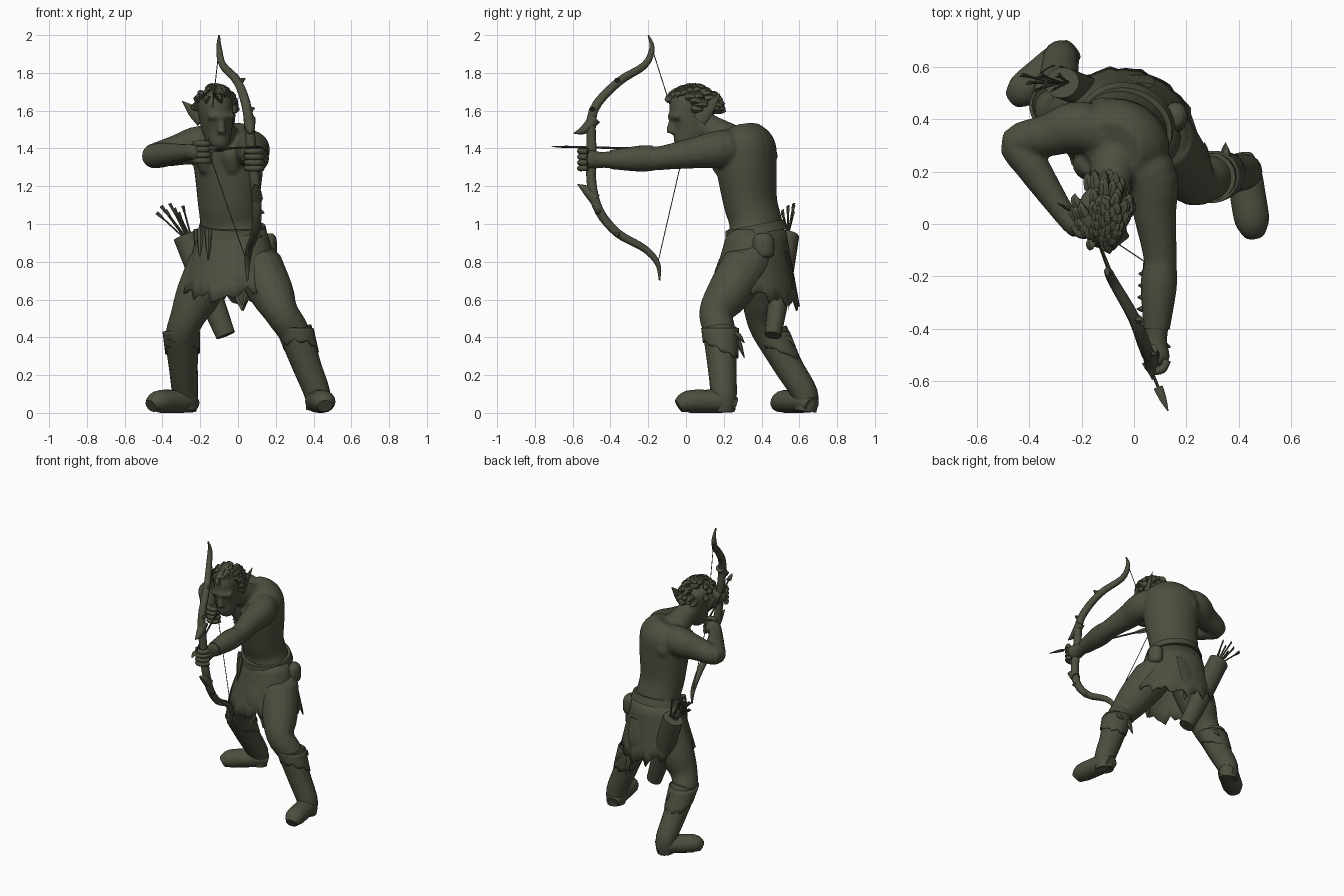
import bpy, bmesh, math, random
from mathutils import Vector

random.seed(4)
if "Cube" in bpy.data.objects:
    bpy.data.objects.remove(bpy.data.objects["Cube"])

# Single flat colour
olive = bpy.data.materials.new("dark_olive")
olive.use_nodes = True
olive.diffuse_color = (.075, .075, .05, 1)
shader = olive.node_tree.nodes["Principled BSDF"]
shader.inputs["Base Color"].default_value = olive.diffuse_color
shader.inputs["Roughness"].default_value = .9

X, Y, Z = Vector((1, 0, 0)), Vector((0, 1, 0)), Vector((0, 0, 1))
HIP_AXIS = (X - Y * .4).normalized()
HEAD_AXIS = (X + Y * .25).normalized()


def sized(joint, radius):
    """A path point: position plus radius."""
    return (*joint, radius)


def spike(root, tip, radius, bend=Vector()):
    """Path of a curved, tapering point."""
    root, tip = Vector(root), Vector(tip)
    middle = root.lerp(tip, .5) + bend
    return [sized(root, radius), sized(middle, radius * .75), sized(tip, .002)]


def on_ellipse(centre, axis, angle, radius, flat):
    across = Vector((-axis.y, axis.x, 0))
    return Vector(centre) + (axis * math.cos(angle) + across * (math.sin(angle) * flat)) * radius


def resample(points, steps):
    """Catmull-Rom curve through the path points."""
    points = [Vector(point) for point in points]
    padded = [points[0]] + points + [points[-1]]
    result = []
    for a, b, c, d in zip(padded, padded[1:], padded[2:], padded[3:]):
        for step in range(steps):
            t = step / steps
            result.append(b + (c - a) * (t / 2) + (a * 2 - b * 5 + c * 4 - d) * (t * t / 2)
                          + (b * 3 - a - c * 3 + d) * (t ** 3 / 2))
    return result + [points[-1]]


def tube(bm, points, side=None, flat=1, sides=16, steps=4):
    """Closed tube; its radius lies along side, and radius times flat across it."""
    path = resample(points, steps)
    centres = [point.to_3d() for point in path]
    if side is None:
        side = (centres[-1] - centres[0]).orthogonal()
    rings = []
    for i, point in enumerate(path):
        along = (centres[min(i + 1, len(path) - 1)] - centres[max(i - 1, 0)]).normalized()
        u = (side - along * side.dot(along)).normalized()
        v = along.cross(u) * flat
        angles = [math.tau * k / sides for k in range(sides)]
        rings.append([bm.verts.new(centres[i] + (u * math.cos(a) + v * math.sin(a)) * max(point.w, .001))
                      for a in angles])
    bridge(bm, rings)
    bm.faces.new(rings[0][::-1])
    bm.faces.new(rings[-1])


def bridge(bm, rings):
    for low, high in zip(rings, rings[1:]):
        for k in range(len(low)):
            bm.faces.new((low[k - 1], low[k], high[k], high[k - 1]))


def finish(bm, name):
    bmesh.ops.recalc_face_normals(bm, faces=bm.faces)
    mesh = bpy.data.meshes.new(name)
    bm.to_mesh(mesh)
    bm.free()
    mesh.materials.append(olive)
    obj = bpy.data.objects.new(name, mesh)
    bpy.context.collection.objects.link(obj)
    bpy.ops.object.select_all(action='DESELECT')
    obj.select_set(True)
    bpy.context.view_layer.objects.active = obj
    bpy.ops.object.shade_smooth_by_angle(angle=math.radians(50))
    return obj


def part(name, *paths, **options):
    bm = bmesh.new()
    for path in paths:
        tube(bm, path, **options)
    return finish(bm, name)


def ragged_shell(name, top, hem, axis, flat, length, count):
    """Cloth sleeve from a top ring to a torn hem."""
    bm = bmesh.new()
    top, hem, rows = Vector(top), Vector(hem), 5
    reach = [length(math.tau * k / count) - random.uniform(0, .07) - .04 * (k % 4) for k in range(count)]
    rings = []
    for row in range(rows + 1):
        levels = [top.lerp(hem, r * row / rows) for r in reach]
        rings.append([bm.verts.new(on_ellipse(level.to_3d(), axis, math.tau * k / count, level.w, flat))
                      for k, level in enumerate(levels)])
    bridge(bm, rings)
    cloth = finish(bm, name)
    cloth.modifiers.new("thickness", 'SOLIDIFY').thickness = .01


# Torso, neck and head
body = bmesh.new()
tube(body, [(-.02, .38, .76, .15), (-.02, .38, .84, .195), (-.04, .37, 1, .165), (-.05, .34, 1.12, .168),
            (-.05, .32, 1.3, .188), (-.06, .31, 1.42, .19), (-.08, .29, 1.5, .12)], HIP_AXIS, .83, 24)
tube(body, [(-.07, .28, 1.41, .1), (-.1, .07, 1.54, .065)], X)
tube(body, [(-.1, -.01, 1.39, .03), (-.1, 0, 1.42, .056), (-.11, .03, 1.5, .08), (-.12, .03, 1.62, .094),
            (-.12, .03, 1.68, .08), (-.12, .04, 1.72, .03)], HEAD_AXIS, 1.28, 20)
tube(body, spike((-.085, -.08, 1.48), (-.09, -.08, 1.57), .025))
tube(body, [sized(Vector((-.09, -.08, 1.57)) + HEAD_AXIS * s + Y * abs(s) * .4, .018) for s in (-.07, 0, .07)])

# Chest and shoulder-blade muscles
for x, y in ((-.17, .23), (-.03, .18), (-.12, .42), (.03, .37)):
    tube(body, [(x, y, 1.27, .03), (x, y, 1.36, .066), (x, y, 1.43, .04)], HIP_AXIS)


def fist(name, centre, radius):
    """Four fingers curled round a vertical grip."""
    fingers = []
    for row in range(4):
        height = Z * .03 * (row - 1.5)
        fingers.append([sized(on_ellipse(centre, X, -angle, radius, 1) + height, .016) for angle in range(4)])
    part(name, *fingers, sides=8)


def arm(name, *joints):
    shoulder, elbow, wrist, hand = map(Vector, joints)
    tube(body, [(-.07, .3, 1.41, .08), sized(shoulder, .1), sized(shoulder.lerp(elbow, .5), .082),
                sized(elbow, .064), sized(elbow.lerp(wrist, .3), .066), sized(wrist, .043),
                sized(wrist.lerp(hand, .7), .053), sized(hand, .035)], Z)
    fist(name + "_fingers", hand + Y * .02, .042)
    return elbow, wrist


arm("draw_hand", (-.2, .37, 1.42), (-.45, .31, 1.36), (-.26, .03, 1.38), (-.19, -.02, 1.38))
elbow, wrist = arm("bow_hand", (.06, .2, 1.4), (.1, -.13, 1.35), (.085, -.43, 1.34), (.085, -.54, 1.34))

# Bracer with lacing on the bow arm
part("bracer", [sized(elbow.lerp(wrist, .15), .066), sized(elbow.lerp(wrist, .4), .068),
                sized(elbow.lerp(wrist, .9), .05)], side=Z)
part("bracer_lacing", *[spike(elbow.lerp(wrist, t) - X * .05, elbow.lerp(wrist, t) - X * .08, .014)
                        for t in (.2, .35, .5, .65)], sides=6)


def leg(name, *joints):
    hip, knee, cuff, ankle, toe = map(Vector, joints)
    middle, sole = cuff.lerp(ankle, .5), Vector((ankle.x, ankle.y, .01))
    tube(body, [sized(hip + Z * .08, .1), sized(hip, .13), sized(hip.lerp(knee, .6), .118),
                sized(knee, .092), sized(cuff, .083), sized(middle, .06)], X)
    # Boot shaft, foot, torn cuff and trailing ties
    part(name + "_boot", [sized(cuff + Z * .02, .093), sized(middle, .077), sized(ankle, .069), sized(sole, .06)])
    foot = []
    for t, radius in ((-.25, .045), (0, .066), (.4, .068), (.8, .065), (1, .04)):
        spot = sole.lerp(toe, t)
        foot.append((spot.x, spot.y, radius * .9, radius))
    part(name + "_foot", foot, side=(toe - sole).cross(Z), flat=.9)
    ragged_shell(name + "_cuff", sized(cuff + Z * .03, .1), sized(cuff.lerp(ankle, .35), .09), X, 1,
                 lambda angle: .9 + .3 * math.sin(angle), 32)
    part(name + "_ties", *[spike(cuff + Y * .07 + X * s, cuff + Vector((s, .13, -.1 + s)), .022, Z * .01)
                           for s in (-.03, .05)], sides=6)


leg("left", (.1, .33, .8), (.23, .16, .53), (.3, .18, .42), (.42, .2, .1), (.46, -.04, .01))
leg("right", (-.13, .41, .8), (-.27, .41, .5), (-.3, .45, .4), (-.28, .63, .1), (-.46, .48, .01))

# Fuse the overlapping lofts into one skin
skin = finish(body, "body")
fuse = skin.modifiers.new("fuse", 'REMESH')
fuse.mode, fuse.voxel_size, fuse.use_smooth_shade = 'VOXEL', .011, True
skin.modifiers.new("soften", 'SMOOTH').iterations = 4

# Pointed ears
part("right_ear", spike((-.19, .03, 1.55), (-.295, .08, 1.65), .04), side=Z, flat=.3, sides=10)
part("left_ear", spike((-.03, .07, 1.55), (-.01, .18, 1.69), .04), side=Z, flat=.3, sides=10)

# Swept-back hair
locks = []
while len(locks) < 75:
    turn, lift = random.uniform(0, math.tau), random.uniform(0, 1.5)
    out = Vector((math.cos(turn) * math.cos(lift), math.sin(turn) * math.cos(lift), math.sin(lift)))
    if out.y > 0 or out.z > .4:
        root = Vector((-.12, .02, 1.605)) + out * .11 + Y * out.y * .02 - X * out.x * .015
        locks.append(spike(root, root + out * .02 + Y * .045 - Z * .01, .024, out * .01))
part("hair", *locks, sides=6, steps=3)

# Torn skirt, belt and hanging bits
waist = Vector((-.03, .375, .97))
ragged_shell("skirt", sized(waist, .185), (-.03, .355, .56, .3), HIP_AXIS, .8,
             lambda angle: .82 + .2 * math.sin(angle) ** 2 + .05 * math.sin(angle), 60)
part("belt", [sized(waist - Z * .025, .19), sized(waist + Z * .025 - Y * .01, .178)],
     side=HIP_AXIS, flat=.88, sides=32)
charms = [on_ellipse(waist, HIP_AXIS, angle, .19, .88) for angle in (3.5, 3.9, 4.3)]
part("belt_charms", *[spike(c, c - Z * .16 - Y * .045, .02) for c in charms], sides=7)
part("skirt_flaps", spike((0, .2, .85), (.02, .16, .57), .06, -Y * .03),
     spike((0, .53, .85), (.02, .54, .54), .08, Y * .03), side=X, flat=.15, sides=8)
pouch = Vector((.16, .41, .89))
part("belt_pouch", *[[sized(pouch + Z * h, r) for h, r in ((-.07, .03), (-.05, .055), (.03, .055), (.06, .03))]],
     side=Y, flat=.8)

# Quiver with spare arrows
mouth, base = Vector((-.275, .54, .94)), Vector((-.065, .46, .41))
part("quiver", [sized(mouth, .07), sized(mouth.lerp(base, .5), .068), sized(base, .052)], side=X, flat=.85)
shafts, vanes = [], []
for k in range(7):
    tip = Vector((-.43 + .023 * k, .57 - .03 * (k % 3), 1.06 + .012 * (k * 3 % 5)))
    root = mouth.lerp(tip, -.2) + X * .01 * (k - 3)
    shafts.append([sized(root, .005), sized(tip, .005)])
    vanes.append(spike(tip, root.lerp(tip, .7), .013))
part("spare_arrows", *shafts, sides=6, steps=1)
part("spare_arrow_feathers", *vanes, flat=.3, sides=6, steps=1)

# Recurved bow, thickest in the middle
curve = [(-.1, -.2, 2), (-.1, -.18, 1.93), (-.08, -.22, 1.84), (0, -.36, 1.75), (.05, -.49, 1.6), (.07, -.5, 1.4),
         (.09, -.5, 1.22), (.1, -.46, 1.07), (.09, -.36, .95), (.06, -.22, .87), (.05, -.15, .79), (.05, -.14, .7)]
last = len(curve) - 1
part("bow", [sized(p, .004 + .023 * math.sin(math.pi * i / last) ** .6) for i, p in enumerate(curve)],
     side=X, sides=10)
part("bow_hooks", spike((.06, -.48, 1.56), (.07, -.595, 1.48), .032, -Z * .02),
     spike((.1, -.48, 1.13), (.09, -.575, 1.21), .032, Z * .01), sides=8)
knots = [Vector(curve[i]) for i in (3, 4, 7, 8)]
part("bow_thorns", *[spike(k, k + Vector((.04, -.01, .05 * (k.z - 1.3))), .02) for k in knots], sides=6)

# Bowstring and nocked arrow
nock, point = Vector((-.16, -.01, 1.395)), Vector((.13, -.715, 1.41))
part("bowstring", *[[sized(curve[i], .0025), sized(nock, .0025)] for i in (1, -2)], sides=5, steps=1)
part("arrow_shaft", [sized(nock, .006), sized(nock.lerp(point, .9), .006)], sides=7, steps=1)
part("arrow_head", spike(nock.lerp(point, .87), point, .018), side=X, flat=.4, sides=6)
part("arrow_feathers", spike(nock.lerp(point, .04), nock.lerp(point, .2), .02), side=Z, flat=.2, sides=6)
